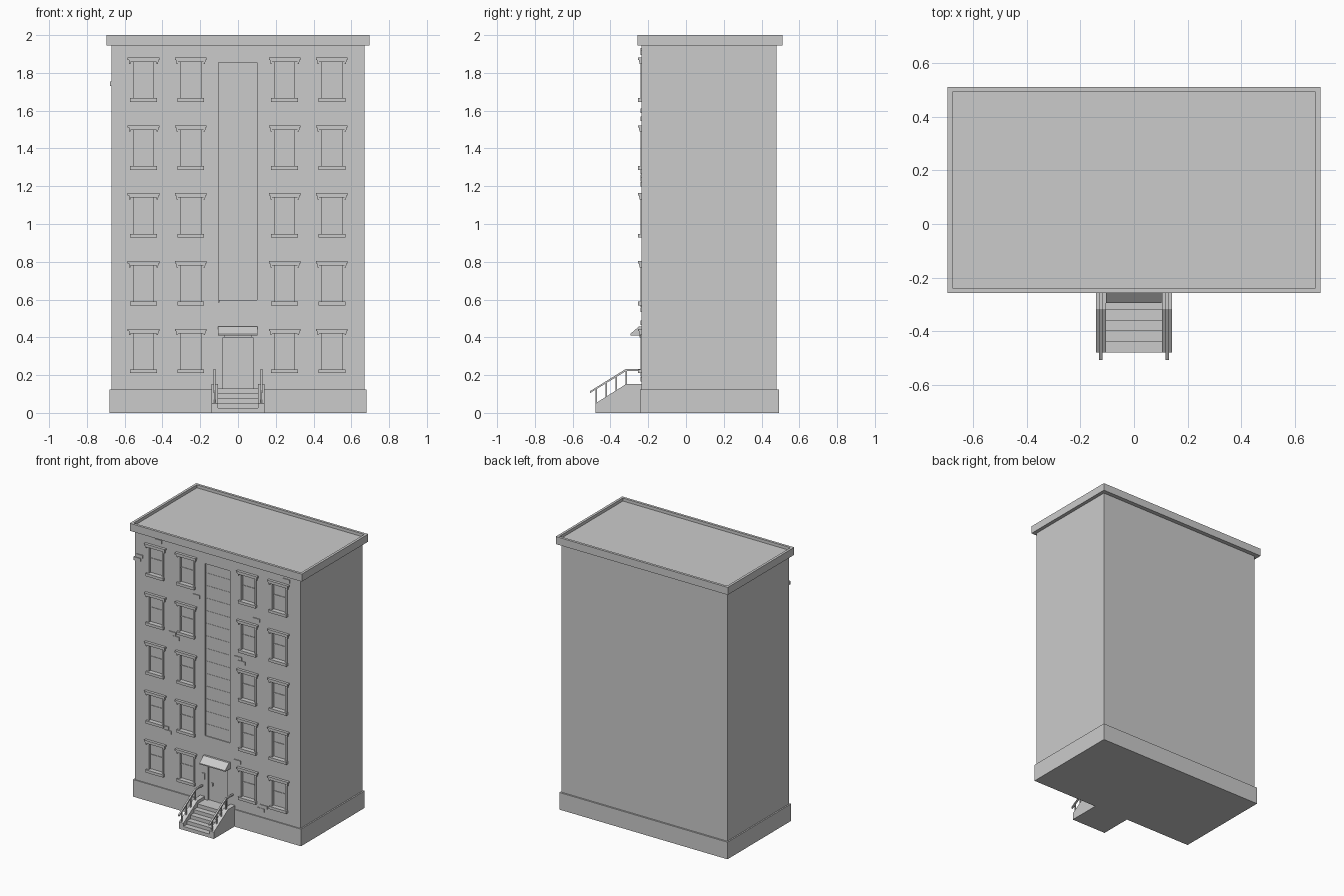
import bpy, bmesh, math
from mathutils import Vector

if "Cube" in bpy.data.objects:
    bpy.data.objects.remove(bpy.data.objects["Cube"])

stone = bpy.data.materials.new("grey_stone")
stone.use_nodes = True
GREY = (0.6, 0.6, 0.6, 1)
stone.diffuse_color = GREY
stone.node_tree.nodes["Principled BSDF"].inputs["Base Color"].default_value = GREY

WALL = -0.235      # front wall plane


def finish(name, bm):
    bmesh.ops.recalc_face_normals(bm, faces=bm.faces)
    mesh = bpy.data.meshes.new(name)
    bm.to_mesh(mesh)
    bm.free()
    mesh.materials.append(stone)
    ob = bpy.data.objects.new(name, mesh)
    bpy.context.collection.objects.link(ob)
    return ob


def add_box(bm, x0, x1, y0, y1, z0, z1):
    verts = bmesh.ops.create_cube(bm, size=1)["verts"]
    for v in verts:
        v.co = Vector((x1 if v.co.x > 0 else x0,
                       y1 if v.co.y > 0 else y0,
                       z1 if v.co.z > 0 else z0))


def boxes(name, items):
    bm = bmesh.new()
    for item in items:
        add_box(bm, *item)
    return finish(name, bm)


def add_prism(bm, profile, x0, x1):
    """Extrude a (y, z) outline along x."""
    face = bm.faces.new([bm.verts.new((x0, y, z)) for y, z in profile])
    out = bmesh.ops.extrude_face_region(bm, geom=[face])["geom"]
    moved = [g for g in out if isinstance(g, bmesh.types.BMVert)]
    bmesh.ops.translate(bm, verts=moved, vec=(x1 - x0, 0, 0))


def plate(x, z, half_w, half_h, depth, y=WALL):
    """Box standing out from the front wall by depth."""
    return (x - half_w, x + half_w, y - depth, y + 0.004, z - half_h, z + half_h)


# Window layout
columns = (-0.5, -0.25, 0.247, 0.497)
floors = [0.22 + 0.359 * i for i in range(5)]
windows = [(x, z) for x in columns for z in floors]

# Main walls with recessed openings
walls = boxes("walls", [(-0.67, 0.67, WALL, 0.48, 0.1, 1.96)])
openings = [(x - 0.055, x + 0.055, -0.3, WALL + 0.018, z + 0.008, z + 0.217)
            for x, z in windows]
openings.append((-0.103, 0.1, -0.3, WALL + 0.01, 0.585, 1.855))
openings.append((-0.08, 0.08, -0.3, WALL + 0.012, 0.13, 0.4))
cutter = boxes("opening_cutter", openings)
cutter.hide_render = True
cut = walls.modifiers.new("openings", "BOOLEAN")
cut.object = cutter
cut.solver = "EXACT"
bpy.context.view_layer.objects.active = walls
bpy.ops.object.modifier_apply(modifier=cut.name)
bpy.data.objects.remove(cutter)

# Plinth and cornice with a sunken roof
boxes("plinth", [(-0.68, 0.68, -0.243, 0.492, 0, 0.125)])
bm = bmesh.new()
add_box(bm, -0.696, 0.696, -0.257, 0.511, 1.945, 2.0)
bm.normal_update()
roof = max(bm.faces, key=lambda f: f.calc_center_median().z)
bmesh.ops.inset_region(bm, faces=[roof], thickness=0.026)
down = bmesh.ops.extrude_face_region(bm, geom=[roof])["geom"]
bmesh.ops.translate(bm, vec=(0, 0, -0.022),
                    verts=[g for g in down if isinstance(g, bmesh.types.BMVert)])
if roof.is_valid:
    bmesh.ops.delete(bm, geom=[roof], context="FACES_ONLY")
finish("cornice_and_roof", bm)

# Window trim
lintels, sills, jambs, sashes = [], [], [], []
for x, z in windows:
    lintels += [plate(x, z + 0.219, 0.084, 0.006, 0.02),
                plate(x, z + 0.208, 0.078, 0.007, 0.014)]
    sills.append(plate(x, z, 0.071, 0.01, 0.019))
    for s in (-1, 1):
        lintels.append(plate(x + s * 0.072, z + 0.198, 0.004, 0.006, 0.012))
        jambs.append(plate(x + s * 0.06, z + 0.105, 0.007, 0.1, 0.005))
    sashes.append(plate(x, z + 0.112, 0.055, 0.004, 0.004, WALL + 0.018))
boxes("window_lintels", lintels)
boxes("window_sills", sills)
boxes("window_jambs", jambs)
boxes("window_sash_bars", sashes)

# Tall stairwell window
boxes("stairwell_bars", [plate(0, 0.68 + 0.092 * i, 0.1, 0.002, 0.002, WALL + 0.01)
                         for i in range(13)])
boxes("stairwell_sill", [plate(0, 0.59, 0.1, 0.008, 0.002)])

# Loose raised bricks on the facade
bricks = [(-0.478, 1.92), (-0.632, 1.77), (-0.65, 1.743), (-0.17, 1.6), (-0.364, 1.276),
          (-0.335, 1.25), (-0.42, 0.572), (-0.4, 0.546), (0.558, 1.908), (0.316, 1.556),
          (0.17, 1.237), (0.196, 1.211), (0.162, 0.478), (0.374, 0.204), (0.352, 0.178)]
boxes("raised_bricks", [plate(x, z, 0.028, 0.012, 0.006) for x, z in bricks])

# Entrance
boxes("door_details", [plate(-0.05, 0.25, 0.006, 0.012, 0.006, WALL + 0.012),
                       plate(0.0, 0.25, 0.002, 0.12, 0.002, WALL + 0.012),
                       plate(-0.115, 0.3, 0.012, 0.022, 0.005)])
boxes("door_lamp", [plate(0, 0.405, 0.075, 0.006, 0.012)])
bm = bmesh.new()
add_prism(bm, [(WALL + 0.003, 0.41), (-0.295, 0.41), (-0.295, 0.418),
               (-0.25, 0.457), (WALL + 0.003, 0.457)], -0.105, 0.103)
finish("door_canopy", bm)

# Steps and side walls
boxes("steps", [(-0.107, 0.107, -0.48 + 0.04 * i, -0.235, 0, 0.026 * (i + 1))
                for i in range(5)])
bm = bmesh.new()
for s in (-1, 1):
    add_prism(bm, [(-0.235, 0), (-0.48, 0), (-0.48, 0.05), (-0.318, 0.152),
                   (-0.235, 0.152)], s * 0.105, s * 0.141)
finish("step_side_walls", bm)

# Handrails: sloped bar, level bar and posts
bm = bmesh.new()
for s in (-1, 1):
    x0, x1 = s * 0.124 - 0.006, s * 0.124 + 0.006
    add_prism(bm, [(-0.508, 0.105), (-0.508, 0.115), (-0.318, 0.233), (-0.235, 0.233),
                   (-0.235, 0.223), (-0.315, 0.223)], x0, x1)
    for i in range(4):
        y = -0.474 + 0.0525 * i
        foot = 0.048 + 0.63 * (y + 0.48)
        add_box(bm, x0 + 0.002, x1 - 0.002, y - 0.004, y + 0.004, foot, foot + 0.078)
finish("handrails", bm)
